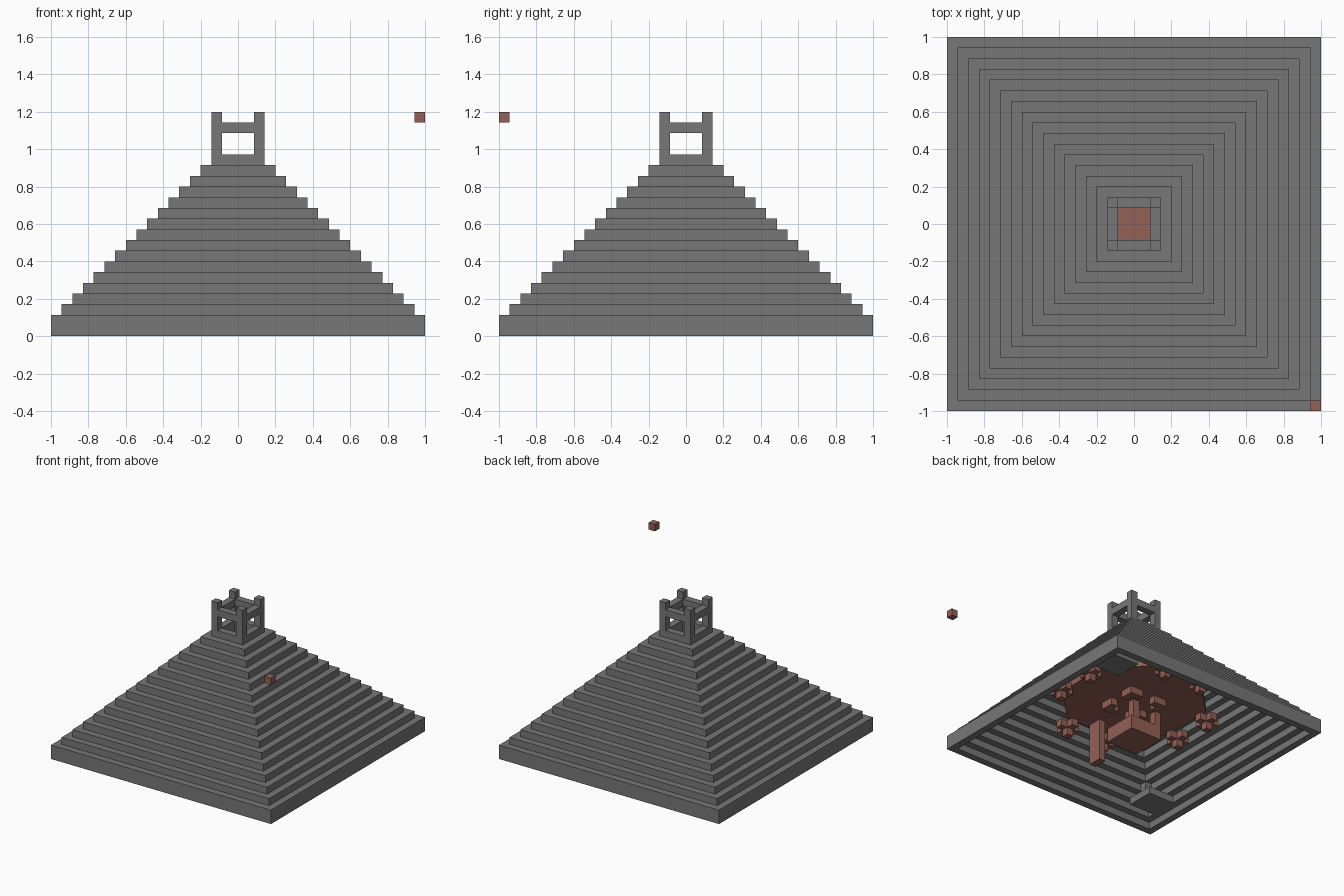
import bpy
import bmesh

U = 2 / 35  # one block

if "Cube" in bpy.data.objects:
    bpy.data.objects.remove(bpy.data.objects["Cube"], do_unlink=True)


def material(name, color):
    mat = bpy.data.materials.new(name)
    mat.use_nodes = True
    mat.diffuse_color = color
    mat.node_tree.nodes["Principled BSDF"].inputs["Base Color"].default_value = color
    return mat


STONE = material("grey stone", (0.184, 0.184, 0.184, 1))
CLAY = material("red brown clay", (0.292, 0.12, 0.092, 1))


def finish(name, bm, mat):
    bmesh.ops.recalc_face_normals(bm, faces=bm.faces)
    bmesh.ops.scale(bm, vec=(U, U, U), verts=bm.verts)
    mesh = bpy.data.meshes.new(name)
    bm.to_mesh(mesh)
    bm.free()
    mesh.materials.append(mat)
    obj = bpy.data.objects.new(name, mesh)
    bpy.context.collection.objects.link(obj)
    return obj


def block(name, center, size, z, mat):
    """Upright block at a plan centre, in block units."""
    bm = bmesh.new()
    bmesh.ops.create_cube(bm, size=1)
    for v in bm.verts:
        v.co.x = center[0] + v.co.x * size[0]
        v.co.y = center[1] + v.co.y * size[1]
        v.co.z = z[1] if v.co.z > 0 else z[0]
    return finish(name, bm, mat)


def square_shell(name, profile, mat):
    """Sweep a closed (half width, height) profile around a square."""
    bm = bmesh.new()
    loops = [[bm.verts.new((r * sx, r * sy, z)) for sx, sy in
              ((-1, -1), (1, -1), (1, 1), (-1, 1))] for r, z in profile]
    for a, b in zip(loops, loops[1:] + loops[:1]):
        for i in range(4):
            j = (i + 1) % 4
            bm.faces.new((a[i], a[j], b[j], b[i]))
    return finish(name, bm, mat)


def bracket(center):
    """Cross of blocks under the floor with a one-block drop."""
    block("bracket_arm_x", center, (3, 1), (5, 6), CLAY)
    block("bracket_arm_y", center, (1, 3), (5, 6), CLAY)
    block("bracket_drop", center, (1, 1), (4, 5), CLAY)


# Hollow stepped pyramid: evenly stepped inside, double-height tier at the foot
outer, inner = [(17.5, 0)], [(16.5, 0), (16.5, 1)]
for tier in range(15):
    half = 17.5 - tier
    if tier:
        outer.append((half, tier + 1))
    outer.append((half, tier + 2))
    inner += [(half - 2, tier + 1), (half - 2, tier + 2)]
square_shell("stepped_pyramid", outer + inner[::-1], STONE)

# Open tower on top: two rings and four corner posts
square_shell("tower_base", [(2.5, 16), (2.5, 17), (1.5, 17), (1.5, 16)], STONE)
square_shell("tower_rail", [(2.5, 19), (2.5, 20), (1.5, 20), (1.5, 19)], STONE)
for sx in (-1, 1):
    for sy in (-1, 1):
        block("tower_post_lower", (2 * sx, 2 * sy), (1, 1), (17, 19), STONE)
        block("tower_post_tip", (2 * sx, 2 * sy), (1, 1), (20, 21), STONE)

# Floating block beside the tower
block("floating_block", (17, -17), (1, 1), (20, 21), CLAY)

# Plinth and post in two opposite corners of the base
for s in (-1, 1):
    block("corner_plinth", (13.5 * s, 12.5 * s), (4, 4), (1, 2), STONE)
    block("corner_post", (13 * s, 13 * s), (1, 1), (2, 4), STONE)

# Inner floor with chamfered corners
bm = bmesh.new()
ring = [(9, -4), (9, 4), (4, 9), (-4, 9), (-9, 4), (-9, -4), (-4, -9), (4, -9)]
face = bm.faces.new([bm.verts.new((x, y, 6)) for x, y in ring])
for v in bmesh.ops.extrude_face_region(bm, geom=[face])["geom"]:
    if isinstance(v, bmesh.types.BMVert):
        v.co.z = 7
finish("inner_floor", bm, CLAY)

# Plinth, posts and corbels below the floor
block("central_plinth", (0, 0), (5, 5), (0, 2), CLAY)
block("central_column", (0, 0), (1, 1), (2, 6), CLAY)
block("plinth_post", (-2, 2), (1, 1), (2, 4), CLAY)
block("front_column", (0, -7.5), (1, 2), (0, 6), CLAY)
for sx in (-1, 1):
    for sy in (-1, 1):
        block("corner_corbel_x", (2 * sx, 2.5 * sy), (2, 1), (5, 6), CLAY)
        block("corner_corbel_y", (2.5 * sx, 2 * sy), (1, 2), (5, 6), CLAY)

# Pairs of brackets at the four ends of the floor
for dx, dy in ((1, 0), (-1, 0), (0, 1), (0, -1)):
    for side in (-3, 3):
        bracket((10 * dx + side * dy, 10 * dy + side * dx))
